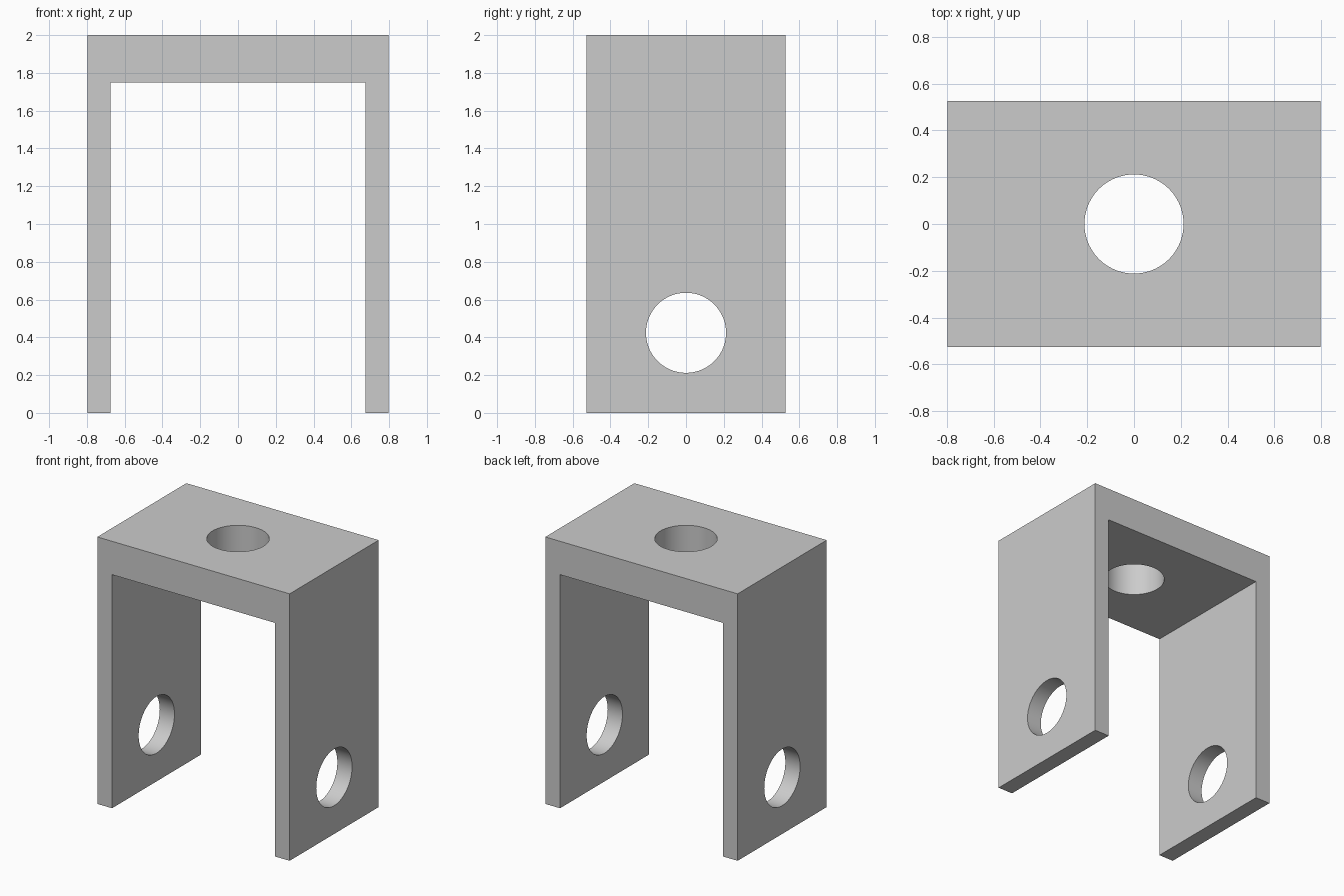
import bpy, bmesh
from math import pi
from mathutils import Matrix

HALF_W, INNER_W, HALF_D = 0.797, 0.675, 0.527
HEIGHT, UNDERSIDE = 2.0, 1.75
HOLE_R, HOLE_Z = 0.212, 0.424

cube = bpy.data.objects.get("Cube")
if cube:
    bpy.data.objects.remove(cube, do_unlink=True)

# Plain grey metal
grey = bpy.data.materials.new("grey_metal")
grey.use_nodes = True
grey.diffuse_color = (0.6, 0.6, 0.6, 1)
grey.node_tree.nodes["Principled BSDF"].inputs["Base Color"].default_value = (0.6, 0.6, 0.6, 1)


def make_object(name, bm):
    bmesh.ops.recalc_face_normals(bm, faces=bm.faces)
    mesh = bpy.data.meshes.new(name)
    bm.to_mesh(mesh)
    bm.free()
    mesh.materials.append(grey)
    obj = bpy.data.objects.new(name, mesh)
    bpy.context.collection.objects.link(obj)
    return obj


def hole_cutter(name, location, length, axis):
    bm = bmesh.new()
    turn = Matrix.Rotation(pi / 2, 4, "Y") if axis == "X" else Matrix()
    bmesh.ops.create_cone(bm, cap_ends=True, segments=96, radius1=HOLE_R, radius2=HOLE_R,
                          depth=length, matrix=Matrix.Translation(location) @ turn)
    obj = make_object(name, bm)
    obj.hide_render = True
    return obj


# Bracket: U-shaped profile extruded from front to back
right_half = [(INNER_W, UNDERSIDE), (INNER_W, 0), (HALF_W, 0), (HALF_W, HEIGHT)]
profile = right_half + [(-x, z) for x, z in reversed(right_half)]
bm = bmesh.new()
face = bm.faces.new([bm.verts.new((x, -HALF_D, z)) for x, z in profile])
side = bmesh.ops.extrude_face_region(bm, geom=[face], use_keep_orig=True)
bmesh.ops.translate(bm, vec=(0, 2 * HALF_D, 0),
                    verts=[v for v in side["geom"] if isinstance(v, bmesh.types.BMVert)])
bracket = make_object("u_bracket", bm)

# Cross hole through both arms, and mounting hole through the top plate
cutters = [
    hole_cutter("arm_hole_cutter", (0, 0, HOLE_Z), 2, "X"),
    hole_cutter("top_hole_cutter", (0, 0, HEIGHT), 1, "Z"),
]
bpy.ops.object.select_all(action="DESELECT")
bracket.select_set(True)
bpy.context.view_layer.objects.active = bracket
for cutter in cutters:
    mod = bracket.modifiers.new(cutter.name, "BOOLEAN")
    mod.operation = "DIFFERENCE"
    mod.solver = "EXACT"
    mod.object = cutter
    bpy.ops.object.modifier_apply(modifier=mod.name)
    bpy.data.objects.remove(cutter, do_unlink=True)

# Smooth hole walls, sharp plate edges
bpy.ops.object.shade_smooth_by_angle(angle=pi / 6)
